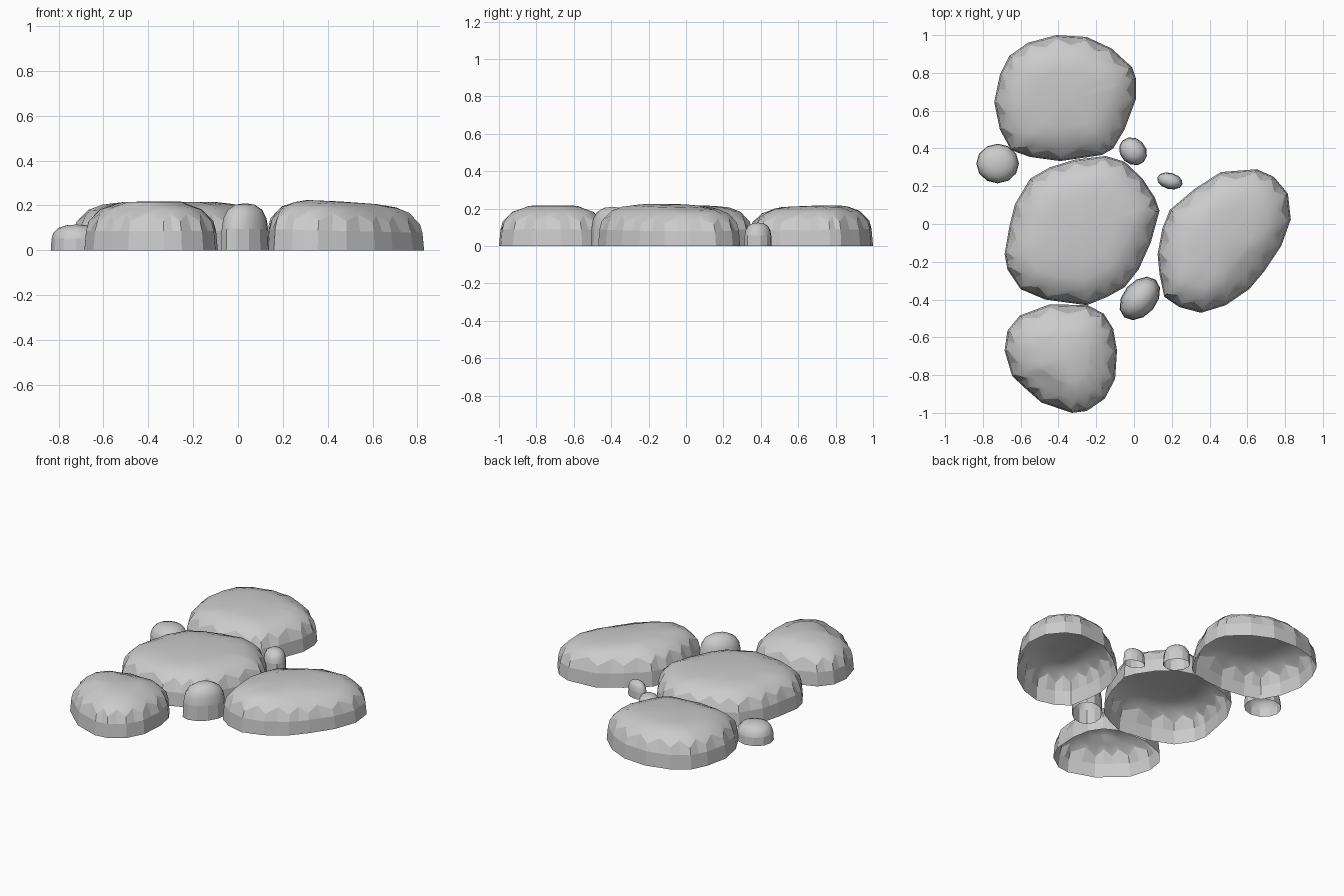
import bpy, bmesh, math, random
from mathutils import Vector

if "Cube" in bpy.data.objects:
    bpy.data.objects.remove(bpy.data.objects["Cube"])

random.seed(4)


def shell(name, rings, apex, sharp_ring):
    """Open-bottomed shell from stacked rings: flat wall panels, smooth crown."""
    bm = bmesh.new()
    loops = [[bm.verts.new(p) for p in ring] for ring in rings]
    n = len(loops[0])
    for k in range(len(loops) - 1):
        for i in range(n):
            j = (i + 1) % n
            f = bm.faces.new((loops[k][i], loops[k][j], loops[k + 1][j], loops[k + 1][i]))
            f.smooth = k >= sharp_ring
    tip = bm.verts.new(apex)
    for i in range(n):
        f = bm.faces.new((loops[-1][i], loops[-1][(i + 1) % n], tip))
        f.smooth = True
    # crisp scalloped rim between wall and crown
    for i in range(n):
        bm.edges.get((loops[sharp_ring][i], loops[sharp_ring][(i + 1) % n])).smooth = False
    mesh = bpy.data.meshes.new(name)
    bm.to_mesh(mesh)
    bm.free()
    obj = bpy.data.objects.new(name, mesh)
    bpy.context.collection.objects.link(obj)


def slab(name, outline, height, tilt):
    """Large stepping stone: panel corners stay low, panel middles arch up and in."""
    pts = [Vector(p) for p in reversed(outline)]
    base = []
    for a, b in zip(pts, pts[1:] + pts[:1]):
        base += [a, (a + b) / 2]
    c = sum(base, Vector((0, 0))) / len(base)

    def point(p, inset, z, bump=0.0):
        r = (p - c).length
        q = c + (p - c) * (1 - inset / r)
        lean = Vector(tilt).dot(q - c) * z
        return (q.x, q.y, z * height + lean + random.uniform(-bump, bump))

    rings = [
        [point(p, 0, 0) for p in base],
        [point(p, 0.008, 0.40) for p in base],
        [point(p, 0.048 if i % 2 else 0.020, 0.75 if i % 2 else 0.60) for i, p in enumerate(base)],
        [point(p, 0.072, 0.84) for p in base],
        [point(p, 0.135, 0.94, 0.003) for p in base],
        [point(p, 0.55 * (p - c).length, 0.99) for p in base],
    ]
    shell(name, rings, (c.x, c.y, height), 2)


def pebble(name, x, y, a, b, angle, height, sides=12):
    """Small rounded stone on a rotated ellipse."""
    t = math.radians(angle)
    rings = []
    for s, z in ((1, 0), (0.97, 0.45), (0.90, 0.68), (0.72, 0.86), (0.40, 0.97)):
        ring = []
        for i in range(sides):
            u = 2 * math.pi * i / sides
            px, py = a * s * math.cos(u), b * s * math.sin(u)
            ring.append((x + px * math.cos(t) - py * math.sin(t),
                         y + px * math.sin(t) + py * math.cos(t), z * height))
        rings.append(ring)
    shell(name, rings, (x, y, height), 1)


# Large stepping stones
slab("back_stone", [
    (-.41, 1.0), (-.25, .99), (-.12, .93), (-.01, .83), (.01, .77), (.01, .66),
    (-.05, .50), (-.11, .40), (-.17, .365), (-.39, .333), (-.55, .355), (-.65, .39),
    (-.71, .50), (-.74, .645), (-.71, .79), (-.66, .89), (-.56, .96)], 0.215, (0, .03))
slab("middle_stone", [
    (-.15, .36), (-.05, .33), (.045, .24), (.11, .14), (.135, .07), (.09, -.095),
    (.025, -.24), (-.05, -.335), (-.14, -.385), (-.25, -.43), (-.47, -.40), (-.60, -.345),
    (-.67, -.24), (-.685, -.16), (-.66, -.015), (-.63, .105), (-.55, .24), (-.445, .30),
    (-.315, .34)], 0.217, (0, 0))
slab("right_stone", [
    (.65, .29), (.74, .25), (.815, .16), (.83, .025), (.78, -.115), (.69, -.25),
    (.61, -.345), (.485, -.43), (.355, -.47), (.24, -.44), (.16, -.385), (.135, -.265),
    (.125, -.16), (.15, -.025), (.19, .075), (.32, .185), (.46, .275)], 0.218, (-.06, 0))
slab("front_stone", [
    (-.445, -.425), (-.245, -.43), (-.16, -.475), (-.11, -.555), (-.09, -.67), (-.10, -.82),
    (-.155, -.925), (-.25, -.99), (-.33, -1.0), (-.49, -.945), (-.57, -.875), (-.645, -.805),
    (-.685, -.67), (-.67, -.565), (-.605, -.485)], 0.217, (0, 0))

# Pebbles filling the gaps
pebble("left_pebble", -.722, .32, .113, .105, 0, 0.115)
pebble("back_pebble", -.005, .385, .080, .068, -45, 0.125)
pebble("gap_pebble", .19, .228, .069, .043, -15, 0.10)
pebble("front_pebble", .031, -.394, .130, .090, 50, 0.21)
